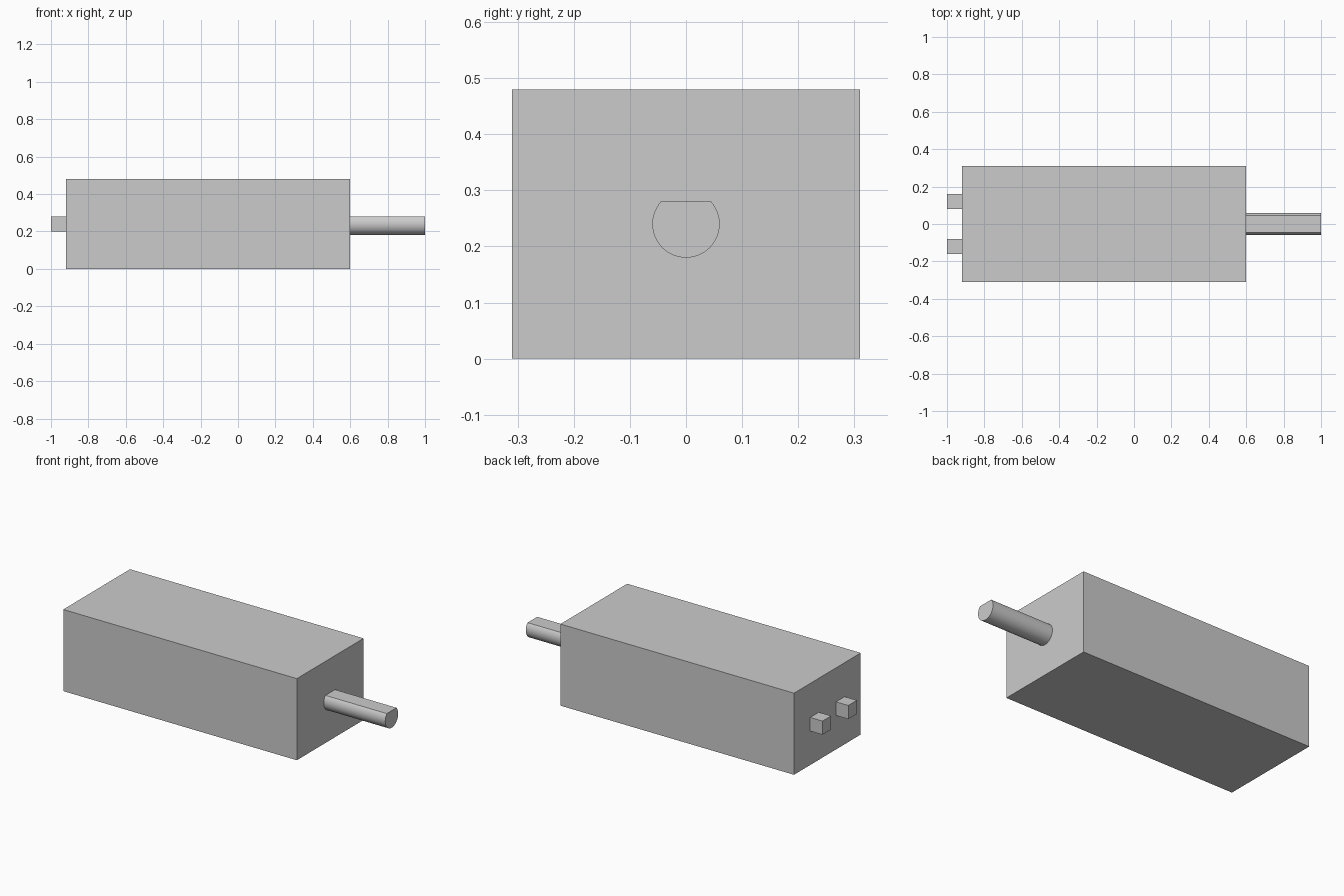
import bpy, bmesh, math
from mathutils import Matrix, Vector

cube = bpy.data.objects.get("Cube")
if cube:
    bpy.data.objects.remove(cube, do_unlink=True)

grey = bpy.data.materials.new("plain grey")
grey.use_nodes = True
colour = (0.6, 0.6, 0.6, 1)
grey.diffuse_color = colour
grey.node_tree.nodes["Principled BSDF"].inputs["Base Color"].default_value = colour


def add_object(name, bm):
    bmesh.ops.recalc_face_normals(bm, faces=bm.faces)
    mesh = bpy.data.meshes.new(name)
    bm.to_mesh(mesh)
    bm.free()
    mesh.materials.append(grey)
    obj = bpy.data.objects.new(name, mesh)
    bpy.context.collection.objects.link(obj)
    return obj


def box(name, low, high):
    low, high = Vector(low), Vector(high)
    bm = bmesh.new()
    bmesh.ops.create_cube(bm, size=1, matrix=Matrix.Translation((low + high) / 2)
                          @ Matrix.Diagonal((*(high - low), 1)))
    return add_object(name, bm)


BODY_BACK, BODY_END = -0.92, 0.6
AXIS_Z = 0.24

# Motor housing
box("motor_body", (BODY_BACK, -0.31, 0), (BODY_END, 0.31, 2 * AXIS_Z))

# Paired terminals on the rear end
for name, y in (("left_terminal", -0.12), ("right_terminal", 0.12)):
    box(name, (-1, y - 0.04, AXIS_Z - 0.04), (BODY_BACK, y + 0.04, AXIS_Z + 0.04))

# D-shaped output shaft: an arc closed by a flat on top
radius, flat, steps = 0.06, 0.04, 48
start = math.pi - math.asin(flat / radius)
sweep = math.pi + 2 * math.asin(flat / radius)
bm = bmesh.new()
ring = []
for i in range(steps + 1):
    a = start + sweep * i / steps
    ring.append(bm.verts.new((BODY_END, radius * math.cos(a), AXIS_Z + radius * math.sin(a))))
end = bm.faces.new(ring)
extruded = bmesh.ops.extrude_face_region(bm, geom=[end], use_keep_orig=True)
tip = [g for g in extruded["geom"] if isinstance(g, bmesh.types.BMVert)]
bmesh.ops.translate(bm, verts=tip, vec=(1 - BODY_END, 0, 0))
shaft = add_object("output_shaft", bm)

bpy.ops.object.select_all(action="DESELECT")
shaft.select_set(True)
bpy.context.view_layer.objects.active = shaft
bpy.ops.object.shade_smooth_by_angle(angle=math.radians(30))
